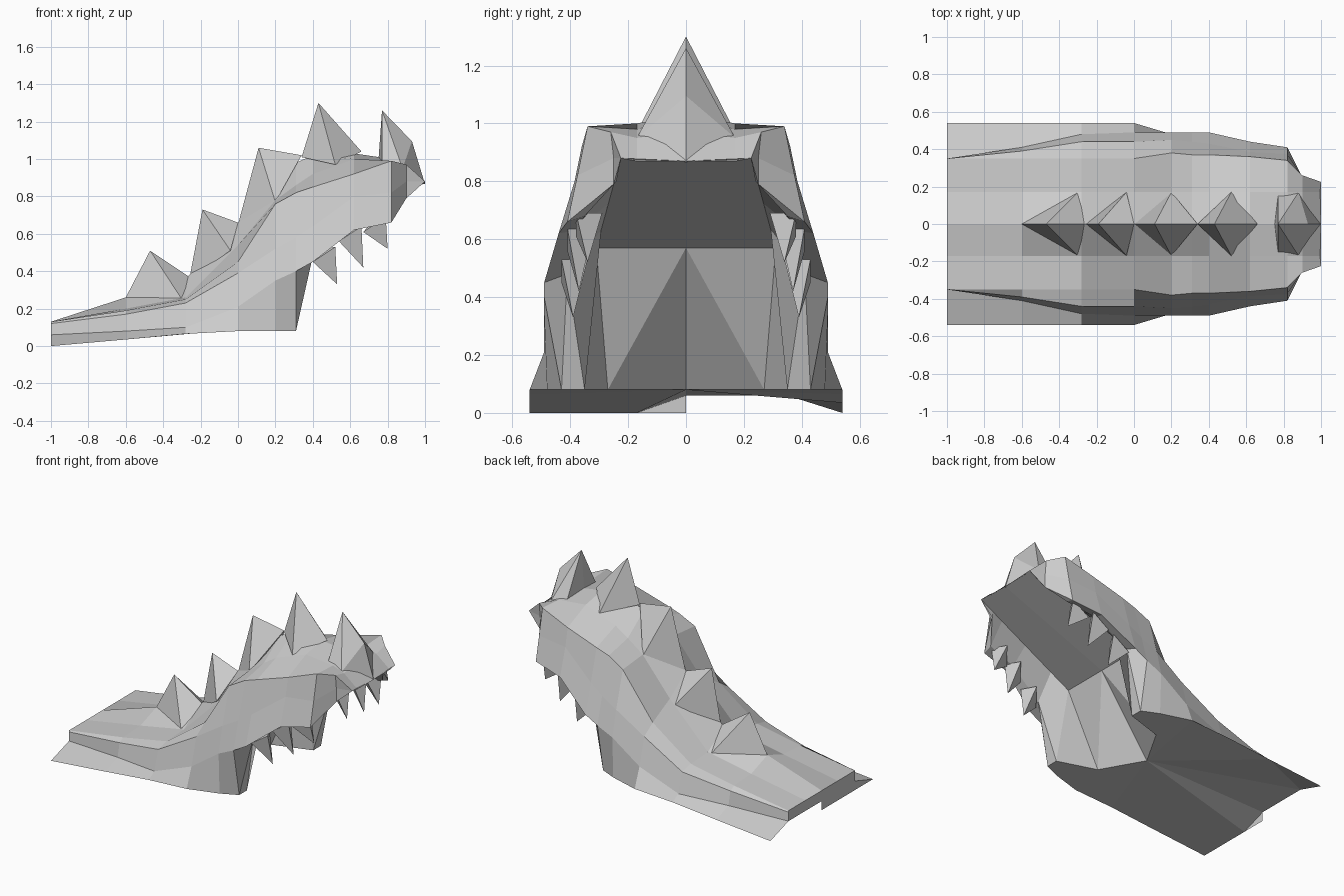
import bpy
import bmesh
from mathutils import Vector

default_cube = bpy.data.objects.get("Cube")
if default_cube:
    bpy.data.objects.remove(default_cube, do_unlink=True)

grey = bpy.data.materials.new("stone_grey")
grey.use_nodes = True
colour = (0.6, 0.6, 0.6, 1.0)
grey.diffuse_color = colour
grey.node_tree.nodes["Principled BSDF"].inputs["Base Color"].default_value = colour


def finish(bm, name):
    """Turn a bmesh into a flat shaded object."""
    bmesh.ops.remove_doubles(bm, verts=bm.verts, dist=0.001)
    bmesh.ops.recalc_face_normals(bm, faces=bm.faces)
    mesh = bpy.data.meshes.new(name)
    bm.to_mesh(mesh)
    bm.free()
    mesh.materials.append(grey)
    obj = bpy.data.objects.new(name, mesh)
    bpy.context.scene.collection.objects.link(obj)
    return obj


def polygon(bm, points, side):
    """Add one face, flipped across the middle plane when side is -1."""
    verts = [bm.verts.new((p[0], p[1] * side, p[2])) for p in points]
    bm.faces.new(verts)


def hull(name, points):
    """Wrap a pointed solid around a handful of points."""
    bm = bmesh.new()
    for point in points:
        bm.verts.new(point)
    result = bmesh.ops.convex_hull(bm, input=bm.verts)
    loose = [g for g in result["geom_interior"] if isinstance(g, bmesh.types.BMVert)]
    bmesh.ops.delete(bm, geom=loose, context="VERTS")
    return finish(bm, name)


# Lengthwise lines of the body, from the tail end to the snout
stations = [-1, -.6, -.28, 0, .2, .31, .4, .62, .82, .9, 1]
spine_z = [.13, .26, .36, .66, .86, .98, 1.02, 1.03, 1, .97, .87]
shoulder_z = [.13, .2, .26, .54, .78, .86, .92, 1, .98, .95, .87]
crease = [(.35, .13), (.35, .19), (.35, .25), (.35, .45), (.38, .76), (.37, .82),
          (.37, .85), (.36, .92), (.34, .99), (.26, .97), (.225, .88)]
cheek = [(.35, .12), (.39, .17), (.44, .23), (.44, .39), (.45, .52), (.44, .58),
         (.43, .64), (.385, .8), (.375, .82), (.25, .88), (.225, .88)]
lip = [(.35, .06), (.41, .08), (.48, .1), (.49, .21), (.49, .35), (.49, .4),
       (.49, .45), (.44, .62), (.41, .66), (.25, .79), (.225, .88)]
rim = [(.54, 0), (.54, .035), (.54, .065), (.54, .08), (.48, .08), (.43, .08),
       (.41, .48), (.38, .63), (.35, .68), (.24, .8), (.225, .88)]


def line(values):
    return [Vector((x, y, z)) for x, (y, z) in zip(stations, values)]


spine = line([(0, z) for z in spine_z])
shoulder = line([(.17, z) for z in shoulder_z])
crease, cheek, lip, rim = map(line, (crease, cheek, lip, rim))
lines = [spine, shoulder, crease, cheek, lip, rim]

# Mouth and throat corners
palate_corner = Vector((.25, .31, .57))
palate_middle = Vector((.25, 0, .57))
snout_middle = Vector((1, 0, .87))
pillar_foot = Vector((.31, .35, .08))
throat_foot = Vector((.055, .27, .08))
throat_middle = Vector((-.1, 0, .08))
tail_middle = Vector((-1, 0, .06))
last = len(stations) - 1
mouth_start = 6

body = bmesh.new()
for side in (1, -1):
    # Outer skin lofted between neighbouring lines
    for upper, lower in zip(lines, lines[1:]):
        for i in range(last):
            quad = [upper[i], upper[i + 1], lower[i + 1], lower[i]]
            unique = [p for n, p in enumerate(quad) if (p - quad[n - 1]).length > 0.001]
            if len(unique) > 2:
                polygon(body, unique, side)

    # Inner gum wall, from the rim up to the palate edge
    edge = [palate_corner.lerp(rim[last], max(0, (x - .25) / .75)) for x in stations]
    for i in range(mouth_start, last):
        quad = [rim[i], rim[i + 1], edge[i + 1], edge[i]]
        polygon(body, quad[:1] + quad[2:] if i == last - 1 else quad, side)
    polygon(body, [edge[mouth_start], palate_corner, pillar_foot, rim[mouth_start]], side)
    polygon(body, [pillar_foot, rim[mouth_start - 1], rim[mouth_start]], side)

    # Palate and throat
    polygon(body, [palate_corner] + edge[mouth_start:] + [snout_middle, palate_middle], side)
    polygon(body, [palate_corner, pillar_foot, throat_foot], side)
    polygon(body, [palate_middle, palate_corner, throat_foot], side)
    polygon(body, [palate_middle, throat_foot, throat_middle], side)

    # Underside, with the tail end raised on one side only
    if side == 1:
        tail_bend = Vector((-1, .35, .06))
    else:
        tail_bend = Vector((-1, .17, 0))
    polygon(body, [tail_middle, tail_bend, throat_middle], side)
    polygon(body, [tail_bend, rim[0], rim[1], throat_middle], side)
    for i in range(1, mouth_start - 1):
        target = throat_middle if i < 3 else throat_foot
        polygon(body, [rim[i], rim[i + 1], target], side)
    polygon(body, [rim[3], throat_foot, throat_middle], side)
    polygon(body, [rim[mouth_start - 1], pillar_foot, throat_foot], side)

    # Tail end cap
    polygon(body, [spine[0], shoulder[0], crease[0], cheek[0], lip[0], tail_middle], side)
    if side == -1:
        polygon(body, [tail_middle, lip[0], rim[0], tail_bend, (-1, 0, 0)], side)
finish(body, "body")

# Back spikes: front base, side base, rear base, tip, each as (x, z)
spikes = [
    ((-.6, .26), (-.3, .25), (-.26, .37), (-.47, .51)),
    ((-.26, .36), (-.04, .51), (0, .66), (-.19, .73)),
    ((0, .65), (.2, .77), (.34, 1.02), (.11, 1.06)),
    ((.34, 1.01), (.52, .97), (.66, 1.04), (.43, 1.3)),
]
for number, (front, flank, rear, tip) in enumerate(spikes):
    points = [(x, 0, z) for x, z in (front, rear, tip)]
    points += [(flank[0], y, flank[1]) for y in (.17, -.17)]
    hull(f"back_spike_{number}", points)

# Horn on the snout
horn = [(.75, 0, .98), (.77, 0, 1.26), (.93, 0, 1.095), (1, 0, .865)]
horn += [(x, y, .95) for x in (.77, .88) for y in (.17, -.17)]
hull("snout_horn", horn)

# Teeth along both lips: tip position and base height
teeth = [((.53, .39, .33), .5), ((.67, .37, .42), .61), ((.8, .34, .52), .66)]
for number, ((x, y, z), base) in enumerate(teeth):
    for side, word in ((1, "left"), (-1, "right")):
        points = [
            (x, y * side, z),
            (x - .13, (y + .04) * side, base - .05),
            (x - .01, (y + .04) * side, base + .03),
            (x - .06, (y - .05) * side, base + .03),
        ]
        hull(f"tooth_{word}_{number}", points)
